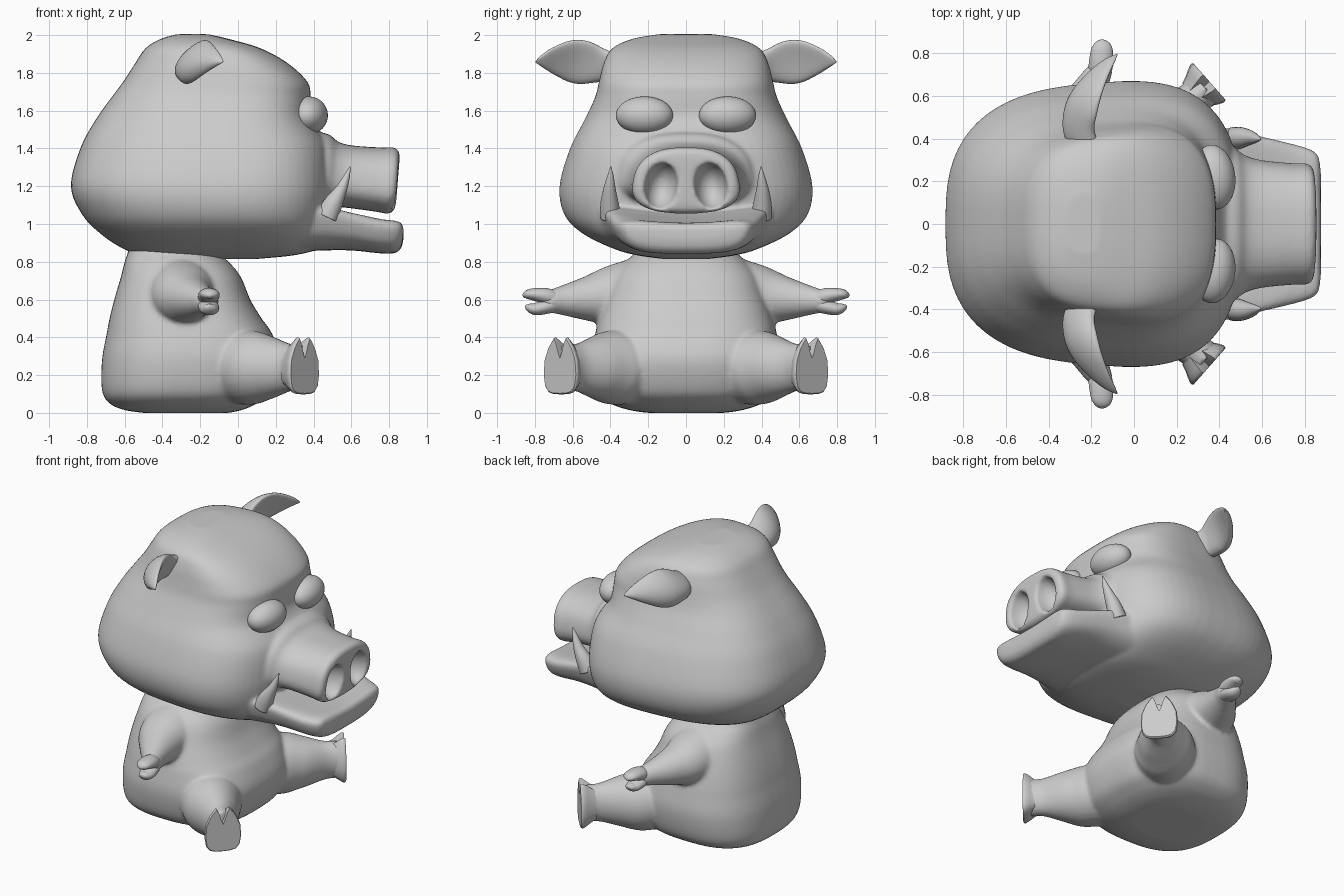
import bpy, bmesh, math
from mathutils import Vector

grey = bpy.data.materials.new("clay_grey")
grey.diffuse_color = (0.6, 0.6, 0.6, 1)


def spline(rows, steps=6):
    """Smooth interpolation through rows of numbers."""
    out = []
    for i in range(len(rows) - 1):
        p = [rows[max(0, min(len(rows) - 1, i + k))] for k in (-1, 0, 1, 2)]
        for j in range(steps):
            t = j / steps
            out.append([0.5 * (2 * b + (c - a) * t + (2 * a - 5 * b + 4 * c - d) * t * t
                               + (3 * b - a - 3 * c + d) * t ** 3) for a, b, c, d in zip(*p)])
    return out + [list(rows[-1])]


def skin(name, rings):
    """Closed mesh through rings of points."""
    bm = bmesh.new()
    vs = [[bm.verts.new(p) for p in r] for r in rings]
    n = len(vs[0])
    for a, b in zip(vs, vs[1:]):
        for i in range(n):
            bm.faces.new((a[i], a[(i + 1) % n], b[(i + 1) % n], b[i]))
    bm.faces.new(vs[0])
    bm.faces.new(vs[-1])
    bmesh.ops.recalc_face_normals(bm, faces=bm.faces)
    me = bpy.data.meshes.new(name)
    bm.to_mesh(me)
    bm.free()
    ob = bpy.data.objects.new(name, me)
    bpy.context.collection.objects.link(ob)
    me.materials.append(grey)
    me.shade_smooth()
    return ob


def loft(name, axis, rows, n=2.6, taper=0.0, warp=None, count=64):
    """Superellipse sections: (position, low, high, half width in y)."""
    rings = []
    for t, lo, hi, w in spline(rows):
        ring = []
        for i in range(count):
            a = 2 * math.pi * i / count
            c, s = math.cos(a), math.sin(a)
            u = math.copysign(abs(c) ** (2 / n), c)
            v = math.copysign(abs(s) ** (2 / n), s)
            m, y = (lo + hi) / 2 + u * (hi - lo) / 2, v * w * (1 + taper * u)
            p = (m, y, t) if axis == "z" else (t, y, m)
            ring.append(warp(*p) if warp else p)
        rings.append(ring)
    return skin(name, rings)


def tube(name, side, rows, shear=0.0, curl=0.0, count=28):
    """Elliptical tube along a path: (x, y, z, side radius, up radius)."""
    rows = spline(rows)
    rings = []
    for i, (x, y, z, ra, rb) in enumerate(rows):
        d = Vector(rows[min(i + 1, len(rows) - 1)][:3]) - Vector(rows[max(i - 1, 0)][:3])
        a = d.cross(Vector((0, 0, 1)))
        a = a.normalized() if a.length > 1e-6 else Vector((1, 0, 0))
        b = a.cross(d).normalized()
        ring = []
        for k in range(count):
            g = 2 * math.pi * k / count
            p = Vector((x, y, z)) + a * ra * math.cos(g) + b * rb * math.sin(g)
            p.x += shear * rb * math.sin(g) + curl * rb * (math.sin(g) ** 2 - 0.5)
            ring.append((p.x, p.y * side, p.z))
        rings.append(ring)
    return skin(name, rings)


def ball(name, loc, size, rot=(0, 0, 0)):
    bpy.ops.mesh.primitive_uv_sphere_add(segments=40, ring_count=24, location=loc, rotation=rot)
    ob = bpy.context.object
    ob.name, ob.scale = name, size
    ob.data.materials.append(grey)
    ob.data.shade_smooth()
    return ob


def apply(ob, kind, **props):
    m = ob.modifiers.new(kind, kind)
    for k, v in props.items():
        setattr(m, k, v)
    bpy.context.view_layer.objects.active = ob
    bpy.ops.object.modifier_apply(modifier=m.name)


def fuse(parts, name, voxel, rounds):
    """Blend overlapping parts into one soft skin."""
    bpy.ops.object.select_all(action="DESELECT")
    for p in parts:
        p.select_set(True)
    ob = bpy.context.view_layer.objects.active = parts[0]
    bpy.ops.object.join()
    ob.name = name
    apply(ob, "REMESH", mode="VOXEL", voxel_size=voxel)
    apply(ob, "SMOOTH", factor=0.5, iterations=rounds)
    ob.data.shade_smooth()
    return ob


# Head: skull, snout with nostrils, lower jaw
skull = loft("skull", "z", [
    (0.815, -0.3, 0.1, 0.12), (0.835, -0.5, 0.3, 0.26), (0.87, -0.61, 0.42, 0.38), (0.95, -0.73, 0.47, 0.54),
    (1.05, -0.825, 0.49, 0.635), (1.2, -0.885, 0.505, 0.66), (1.4, -0.835, 0.485, 0.605),
    (1.55, -0.755, 0.395, 0.53), (1.67, -0.67, 0.385, 0.475), (1.75, -0.61, 0.37, 0.455), (1.85, -0.545, 0.265, 0.43),
    (1.93, -0.49, 0.12, 0.385), (1.98, -0.41, -0.05, 0.28), (2.005, -0.32, -0.16, 0.14)], 2.8, 0.09)
snout = loft("snout", "x", [
    (0.25, 1.08, 1.5, 0.37), (0.45, 1.08, 1.48, 0.36), (0.52, 1.09, 1.435, 0.32), (0.6, 1.085, 1.415, 0.295),
    (0.75, 1.065, 1.405, 0.28), (0.815, 1.055, 1.405, 0.28), (0.845, 1.075, 1.385, 0.26),
    (0.852, 1.12, 1.34, 0.21)], 2.6, -0.12, lambda x, y, z: (x + 0.08 * (z - 1.3), y, z))
for s in (1, -1):
    hole = ball("nostril_cutter", (0.86, s * 0.132, 1.2), (0.14, 0.088, 0.125), (s * 0.15, 0, 0))
    apply(snout, "BOOLEAN", operation="DIFFERENCE", object=hole)
    bpy.data.objects.remove(hole)
jaw = loft("jaw", "x", [
    (0.15, 0.85, 1.04, 0.5), (0.45, 0.86, 1.06, 0.435), (0.6, 0.86, 1.035, 0.4), (0.75, 0.845, 1.01, 0.365),
    (0.83, 0.845, 1.005, 0.34), (0.865, 0.875, 0.995, 0.31), (0.876, 0.92, 0.975, 0.24)], 3.0, 0.12,
    lambda x, y, z: (x, y, z + 0.35 * y * y * max(0, min(1, (z - 0.85) / 0.15))))
fuse([skull, snout, jaw], "head", 0.012, 10)

# Body with arms and legs
body = [loft("torso", "z", [
    (0.0, -0.5, -0.05, 0.2), (0.015, -0.6, 0.02, 0.3), (0.05, -0.68, 0.1, 0.4), (0.12, -0.72, 0.18, 0.47),
    (0.28, -0.72, 0.225, 0.5), (0.42, -0.695, 0.18, 0.48), (0.5, -0.68, 0.125, 0.46), (0.6, -0.655, 0.065, 0.43),
    (0.72, -0.62, 0.015, 0.385), (0.8, -0.6, -0.05, 0.32), (0.86, -0.58, -0.12, 0.26), (0.95, -0.56, -0.16, 0.24)], 2.7)]
for s in (1, -1):
    body.append(tube("arm", s, [
        (-0.30, 0.15, 0.65, 0.2, 0.2), (-0.29, 0.38, 0.62, 0.175, 0.165), (-0.25, 0.52, 0.605, 0.125, 0.12),
        (-0.19, 0.66, 0.595, 0.075, 0.077), (-0.16, 0.72, 0.59, 0.06, 0.06), (-0.155, 0.76, 0.59, 0.04, 0.035)]))
    body.append(tube("leg", s, [
        (0.0, 0.3, 0.235, 0.19, 0.19), (0.08, 0.40, 0.24, 0.19, 0.195), (0.17, 0.48, 0.24, 0.15, 0.165),
        (0.26, 0.565, 0.24, 0.095, 0.13), (0.30, 0.605, 0.24, 0.085, 0.125), (0.335, 0.64, 0.24, 0.09, 0.125)]))
fuse(body, "body", 0.013, 8)

half = [(0.05, 0.1), (0.085, 0.11), (0.108, 0.14), (0.118, 0.2), (0.112, 0.28),
        (0.085, 0.345), (0.06, 0.38), (0.043, 0.4), (0.028, 0.37), (0.012, 0.32)]
outline = [(0, 0.098)] + half + [(0, 0.29)] + [(-u, z) for u, z in reversed(half)]

for s, tag in ((1, "left"), (-1, "right")):
    # Split hoof plate facing diagonally outward
    nrm, across = Vector((0.75, 0.66, 0)), Vector((0.66, -0.75, 0))
    rings = []
    for off, k in ((-0.09, 0.66), (-0.06, 0.76), (-0.03, 0.9), (-0.005, 1.0), (0.005, 1.0), (0.012, 0.96)):
        c = Vector((0.345, 0.66, 0.24)) + nrm * off
        pts = [c + across * u * k + Vector((0, 0, (z - 0.24) * k)) for u, z in outline]
        rings.append([(p.x, p.y * s, p.z) for p in pts])
    hoof = skin(tag + "_foot", rings)
    hoof.select_set(True)
    bpy.context.view_layer.objects.active = hoof
    bpy.ops.object.shade_smooth_by_angle(angle=math.radians(40))
    hoof.select_set(False)
    # Split hand
    tube(tag + "_upper_finger", s, [
        (-0.165, 0.69, 0.6, 0.05, 0.045), (-0.155, 0.75, 0.62, 0.057, 0.042),
        (-0.15, 0.82, 0.628, 0.05, 0.03), (-0.15, 0.85, 0.62, 0.032, 0.02), (-0.15, 0.86, 0.612, 0.005, 0.005)])
    tube(tag + "_lower_finger", s, [
        (-0.165, 0.69, 0.58, 0.05, 0.045), (-0.155, 0.75, 0.56, 0.055, 0.038),
        (-0.15, 0.8, 0.55, 0.048, 0.032), (-0.15, 0.835, 0.56, 0.03, 0.02), (-0.15, 0.85, 0.57, 0.005, 0.005)])
    # Leaf shaped ear curving forward
    tube(tag + "_ear", s, [
        (-0.23, 0.37, 1.83, 0.06, 0.07), (-0.255, 0.45, 1.84, 0.06, 0.09), (-0.245, 0.54, 1.855, 0.055, 0.115),
        (-0.215, 0.62, 1.862, 0.045, 0.108), (-0.165, 0.7, 1.865, 0.033, 0.072), (-0.115, 0.76, 1.863, 0.02, 0.033),
        (-0.08, 0.795, 1.858, 0.003, 0.004)], 0.4, 0.3)
    # Eye
    ball(tag + "_eye", (0.375, s * 0.22, 1.575), (0.1, 0.152, 0.1), (0, 0.35, s * 0.12))
    # Tusk
    tube(tag + "_tusk", s, [
        (0.47, 0.40, 1.04, 0.055, 0.06), (0.505, 0.405, 1.11, 0.048, 0.05), (0.545, 0.405, 1.18, 0.034, 0.032),
        (0.575, 0.40, 1.25, 0.018, 0.017), (0.595, 0.398, 1.305, 0.002, 0.002)])
